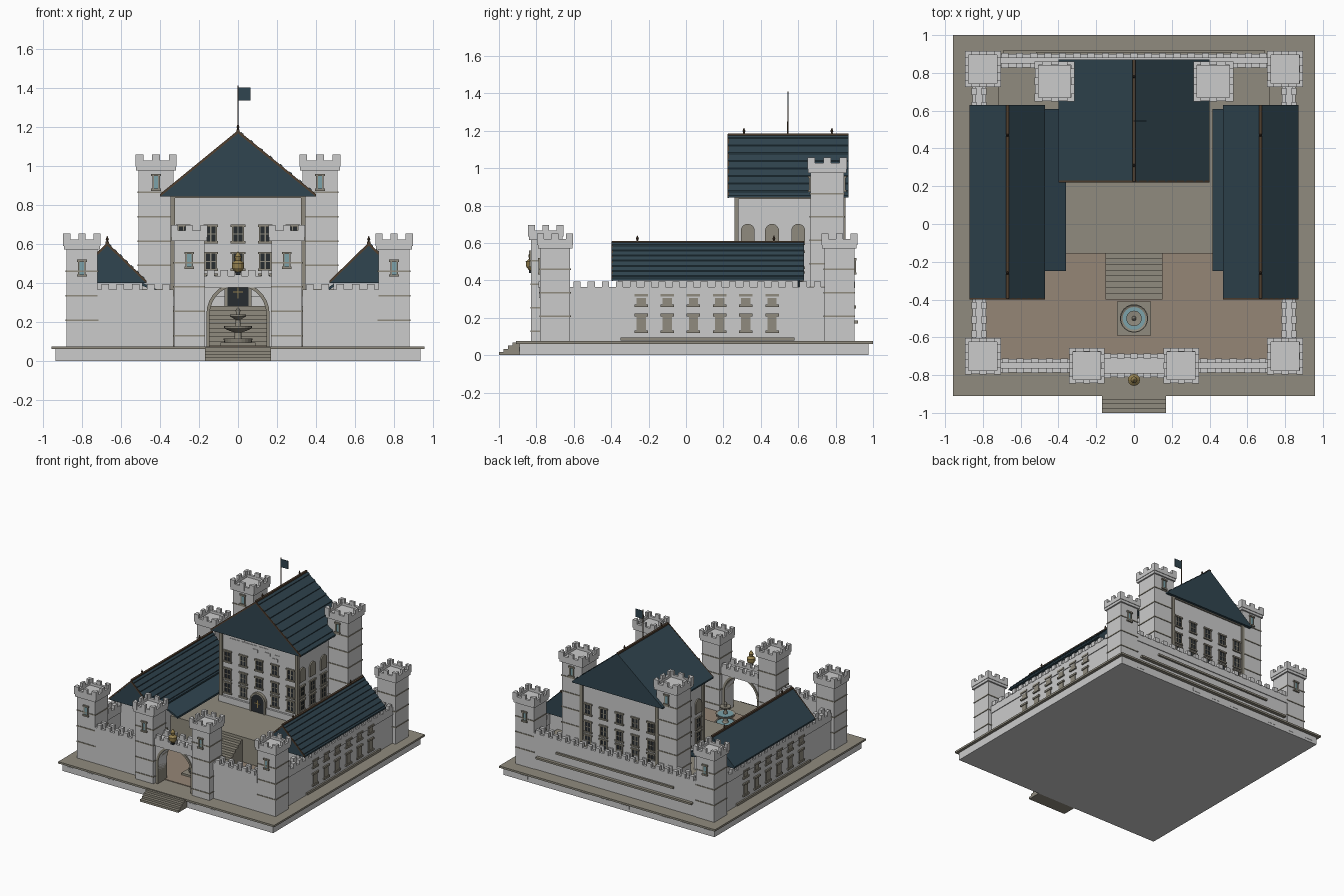
import bpy, bmesh, math, random
from mathutils import Matrix

if "Cube" in bpy.data.objects:
    bpy.data.objects.remove(bpy.data.objects["Cube"])
random.seed(4)

COL = {"light": (.28, .26, .21), "roof": (.03, .06, .08), "glass": (.2, .36, .4), "dark": (.02, .025, .03),
       "tan": (.30, .24, .18), "wood": (.08, .05, .03), "gold": (.3, .22, .08)}
MATS = {}
for k, c in COL.items():
    MATS[k] = bpy.data.materials.new(k)
    MATS[k].diffuse_color = (*c, 1)
PARTS = {}


def part(name, mat):
    if name not in PARTS:
        PARTS[name] = (bmesh.new(), mat)
    return PARTS[name][0]


def box(name, mat, x0, x1, y0, y1, z0, z1):
    m = Matrix.Translation(((x0 + x1) / 2, (y0 + y1) / 2, (z0 + z1) / 2)) @ Matrix.Diagonal(
        (abs(x1 - x0), abs(y1 - y0), abs(z1 - z0), 1))
    bmesh.ops.create_cube(part(name, mat), size=1, matrix=m)


def prism(name, mat, pts, a0, a1, along="y"):
    """Extrude an outline (u, z) along y or x."""
    bm = part(name, mat)
    f = lambda u, z, a: (u, a, z) if along == "y" else (a, u, z)
    lo = [bm.verts.new(f(u, z, a0)) for u, z in pts]
    hi = [bm.verts.new(f(u, z, a1)) for u, z in pts]
    faces = [bm.faces.new(lo), bm.faces.new(hi[::-1])]
    n = len(pts)
    faces += [bm.faces.new((lo[i], hi[i], hi[(i + 1) % n], lo[(i + 1) % n])) for i in range(n)]
    bmesh.ops.recalc_face_normals(bm, faces=faces)


def lathe(name, mat, x, y, prof, n=24):
    bm = part(name, mat)
    rings = [[bm.verts.new((x + r * math.cos(2 * math.pi * i / n), y + r * math.sin(2 * math.pi * i / n), z))
              for i in range(n)] for r, z in prof]
    faces = [bm.faces.new(rings[0][::-1]), bm.faces.new(rings[-1])]
    for a, b in zip(rings, rings[1:]):
        faces += [bm.faces.new((a[i], a[(i + 1) % n], b[(i + 1) % n], b[i])) for i in range(n)]


def arch(c, r, z0, zs, n=14):
    return [(c + r, z0)] + [(c + r * math.cos(math.pi * i / n), zs + r * math.sin(math.pi * i / n))
                            for i in range(n + 1)] + [(c - r, z0)]


def face_box(name, mat, ax, p, s, u0, u1, z0, z1, d):
    """Thin block on a wall: plane ax = p, outward sign s, depth d."""
    a, b = sorted((p - s * .005, p + s * d))
    if ax == "y":
        box(name, mat, u0, u1, a, b, z0, z1)
    else:
        box(name, mat, a, b, u0, u1, z0, z1)


def window(ax, p, s, u, z, w=.055, h=.085, pane="dark"):
    face_box("window_panes_" + pane, pane, ax, p, s, u - w / 2, u + w / 2, z - h / 2, z + h / 2, .003)
    for e in (-1, 1):
        face_box("window_frames", "light", ax, p, s, u + e * w / 2 - .004, u + e * w / 2 + .004, z - h / 2, z + h / 2, .008)
        face_box("window_sills", "light", ax, p, s, u - w / 2 - .01, u + w / 2 + .01, z + e * h / 2 - .006, z + e * h / 2 + .006, .012)
    if w > .045:
        face_box("window_bars", "light", ax, p, s, u - .003, u + .003, z - h / 2, z + h / 2, .006)
        face_box("window_bars", "light", ax, p, s, u - w / 2, u + w / 2, z - .003, z + .003, .006)


def tower(name, x, y, h, zt, slit, fronts):
    c = h + .012
    box(name, None, x - h, x + h, y - h, y + h, .075, zt)
    for k in range(1, 8):                                   # string courses
        z = zt - .01 - k * .125
        if z > .1:
            box(name + "_bands", "light", x - h - .004, x + h + .004, y - h - .004, y + h + .004, z, z + .008)
    box(name + "_crown", None, x - c, x + c, y - c, y + c, zt - .02, zt + .012)
    for i in range(4):                                      # parapet and merlons
        e, t, m = (-1, 1)[i % 2], .02, c * .2
        o = c + .004
        for k, q in enumerate((-o + m, 0, o - m)):
            a, b = sorted((e * o, e * (o - t)))
            if i < 2:
                box(name + "_merlons", None, x + q - m, x + q + m, y + a, y + b, zt, zt + .062)
                box(name + "_parapet", None, x - c, x + c, y + a * .98, y + b, zt, zt + .032)
            else:
                box(name + "_merlons", None, x + a, x + b, y + q - m, y + q + m, zt, zt + .062)
                box(name + "_parapet", None, x + a * .98, x + b, y - c, y + c, zt, zt + .032)
    for s in fronts:
        window("y", y + s * h, s, x, slit, .03, .075, "glass")


def wall(name, ax, p, a, b, zt, z0=.075, half=.03, body=True):
    def bx(n, u0, u1, v0, v1, za, zb):
        box(n, None, *((u0, u1, v0, v1) if ax == "x" else (v0, v1, u0, u1)), za, zb)
    if body:
        bx(name, a, b, p - half, p + half, z0, zt)
    n = max(2, round((b - a) / .075))
    for s in (-1, 1):
        q = sorted((p + s * (half + .006), p + s * (half - .014)))
        bx(name + "_parapet", a, b, *q, zt - .04, zt + .02)
        for i in range(n):
            u = a + (i + .5) * (b - a) / n
            bx(name + "_merlons", u - .019, u + .019, q[0] - .003, q[1] + .003, zt + .015, zt + .05)


def roof(name, xc, hw, y0, y1, ze, zr, ribs, finials):
    prism(name, "roof", [(xc - hw, ze - .012), (xc + hw, ze - .012), (xc + hw, ze), (xc, zr), (xc - hw, ze)], y0, y1)
    for i in range(ribs):                                   # battens on the right slope
        t = (i + .3) / ribs
        x, z = xc + hw * t, zr + (ze - zr) * t
        prism(name + "_battens", "roof", [(x, z - .005), (x, z + .006), (x + .012, z + .006 - .012 * (zr - ze) / hw),
                                          (x + .012, z - .02)], y0, y1)
    for e in (-1, 1):                                       # gable edge trim
        prism(name + "_edges", "wood", [(xc + e * hw, ze - .014), (xc + e * hw, ze), (xc, zr + .002), (xc, zr - .014)],
              y0 - .004, y0 + .004)
    box(name + "_ridge", "wood", xc - .008, xc + .008, y0, y1, zr - .008, zr + .006)
    for y in finials:
        lathe("roof_finials", "wood", xc, y, [(.008, zr), (.004, zr + .01), (.008, zr + .018), (.001, zr + .036)], 8)


# base platform and entrance steps
box("plinth", None, -.935, .935, -.89, .975, 0, .062)
box("platform", "light", -.957, .957, -.91, 1.0, .06, .075)
for i in range(4):
    box("entrance_steps", "light", -.17, .17, -1 + i * .024, -.88, 0 if i == 0 else i * .017, .017 * (i + 1))
for i in range(10):
    for y in (-.892, .972):
        if random.random() < .7:
            u = -.9 + i * .18
            box("plinth_blocks", None, u, u + .07, y, y + .005, .02, .045)
box("courtyard", "tan", -.78, .78, -.72, -.15, .07, .08)

# raised terrace and grand stairs
box("terrace", "light", -.72, .72, -.155, .84, .07, .28)
for i in range(9):
    box("grand_stairs", "light", -.15, .15, -.40 + i * .031, -.12, .075, .08 + (i + 1) * .0222)

# towers
for s in (-1, 1):
    tower("corner_tower", s * .8, -.7, .08, .59, .475, (-1,))
    tower("corner_tower", s * .8, .82, .08, .59, .475, (1,))
    tower("gate_tower", s * .25, -.75, .078, .635, .515, (-1,))
    tower("keep_tower", s * .42, .755, .09, .995, .915, (-1, 1))
    # curtain walls
    wall("side_wall", "y", s * .82, -.62, .74, .345)
    wall("front_wall", "x", -.75, *sorted((s * .33, s * .72)), .345)
wall("back_wall", "x", .865, -.72, .72, .345)
box("back_ledge_upper", "light", -.52, .52, .89, .91, .25, .265)
box("back_ledge_lower", "light", -.69, .69, .89, .92, .17, .185)

# gate arch
prism("gate_arch", None, [(.18, .075), (.18, .42), (-.18, .42), (-.18, .075)] + arch(0, .145, .075, .24)[::-1], -.80, -.70)
prism("gate_arch_trim", "light", arch(0, .162, .075, .24) + arch(0, .145, .075, .24)[::-1], -.808, -.692)
wall("gate", "x", -.75, -.175, .175, .415, half=.055, body=False)
lathe("gate_ornament", "gold", 0, -.825, [(.012, .45), (.03, .475), (.032, .5), (.014, .515), (.018, .535), (.002, .56)], 12)
box("gate_bracket", "dark", -.012, .012, -.84, -.79, .44, .46)

# fountain
box("fountain_base", "light", -.09, .09, -.59, -.41, .075, .095)
lathe("fountain_basin", "light", 0, -.5, [(.07, .095), (.075, .115), (.066, .115), (.066, .105)])
lathe("fountain_bowls", "light", 0, -.5, [(.03, .1), (.018, .12), (.018, .145), (.07, .165), (.072, .18), (.062, .175), (.014, .172),
                                          (.012, .21), (.04, .228), (.041, .238), (.01, .235), (.012, .26), (.001, .275)])
lathe("fountain_water", "glass", 0, -.5, [(.064, .1), (.064, .11)])
lathe("fountain_bowl_water", "glass", 0, -.5, [(.06, .174), (.06, .178)])

# keep
box("keep", None, -.335, .335, .27, .84, .27, .86)
box("keep_plinth", None, -.35, .35, .255, .85, .27, .33)
for x in (-.335, .335):
    for y in (.27, .84):
        box("keep_quoins", "light", x - .012, x + .012, y - .012, y + .012, .3, .858)
box("keep_cornice", "light", -.345, .345, .26, .85, .835, .858)
for z in (.4, .51, .65):
    for x in (-.28, -.14, 0, .14, .28):
        if z > .45 or x:
            window("y", .27, -1, x, z)
        window("y", .84, 1, x, z)
    for s in (-1, 1):
        for y in (.33, .46, .60):
            if z < .6:
                window("x", s * .335, s, y, z)
            else:
                prism("keep_side_arches", "light", arch(y, .037, .59, .665), s * .33, s * .345, "x")
for i in range(14):
    x, z = random.uniform(-.26, .2), random.choice((.72, .75, .78, .81))
    box("keep_stones", None, x, x + .05, .266, .28, z, z + .022)
prism("door", "dark", arch(0, .055, .28, .37), .25, .28)
prism("door_surround", "light", arch(0, .068, .28, .37) + arch(0, .055, .28, .37)[::-1], .245, .28)
box("door_bars", "gold", -.003, .003, .246, .26, .32, .38)
box("door_bars", "gold", -.025, .025, .246, .26, .35, .356)
roof("keep_roof", 0, .4, .225, .87, .855, 1.18, 8, (.31, .78))
lathe("flagpole", "wood", 0, .545, [(.004, 1.17), (.003, 1.41)], 8)
box("flag", "roof", .002, .065, .543, .547, 1.335, 1.4)

# side wings
for s in (-1, 1):
    box("wing", None, *sorted((s * .49, s * .845)), -.36, .60, .07, .41)
    roof("wing_roof", s * .67, .2, -.395, .63, .412, .605, 7, (-.26, .47))
    inner = .36 if s < 0 else .415
    prism("wing_canopy", "roof", [(s * .51, .395), (s * inner, .325), (s * inner, .34), (s * .51, .41)], -.25, .61)
    box("wing_plinth", "light", *sorted((s * .84, s * .862)), -.35, .58, .078, .095)
    for y in (-.24, -.10, .04, .18, .32, .46):
        for z0, z1 in ((.125, .215), (.265, .32)):
            face_box("wing_windows", "light", "x", s * .85, s, y - .025, y + .025, z0, z1, .006)
            for z in (z0, z1):
                face_box("wing_window_sills", "light", "x", s * .85, s, y - .036, y + .036, z - .007, z + .007, .012)
        window("x", s * .49, -s, y, .17 if y < -.16 else .33, .05, .06)
    window("y", -.36, -1, s * .6, .25)

# turn collected geometry into objects
for name, (bm, mat) in PARTS.items():
    me = bpy.data.meshes.new(name)
    bm.to_mesh(me)
    bm.free()
    ob = bpy.data.objects.new(name, me)
    bpy.context.collection.objects.link(ob)
    if mat:
        me.materials.append(MATS[mat])

for m in bpy.data.materials:
    if m.users and not m.is_grease_pencil:
        m.use_nodes = True
        m.node_tree.nodes["Principled BSDF"].inputs["Base Color"].default_value = m.diffuse_color
